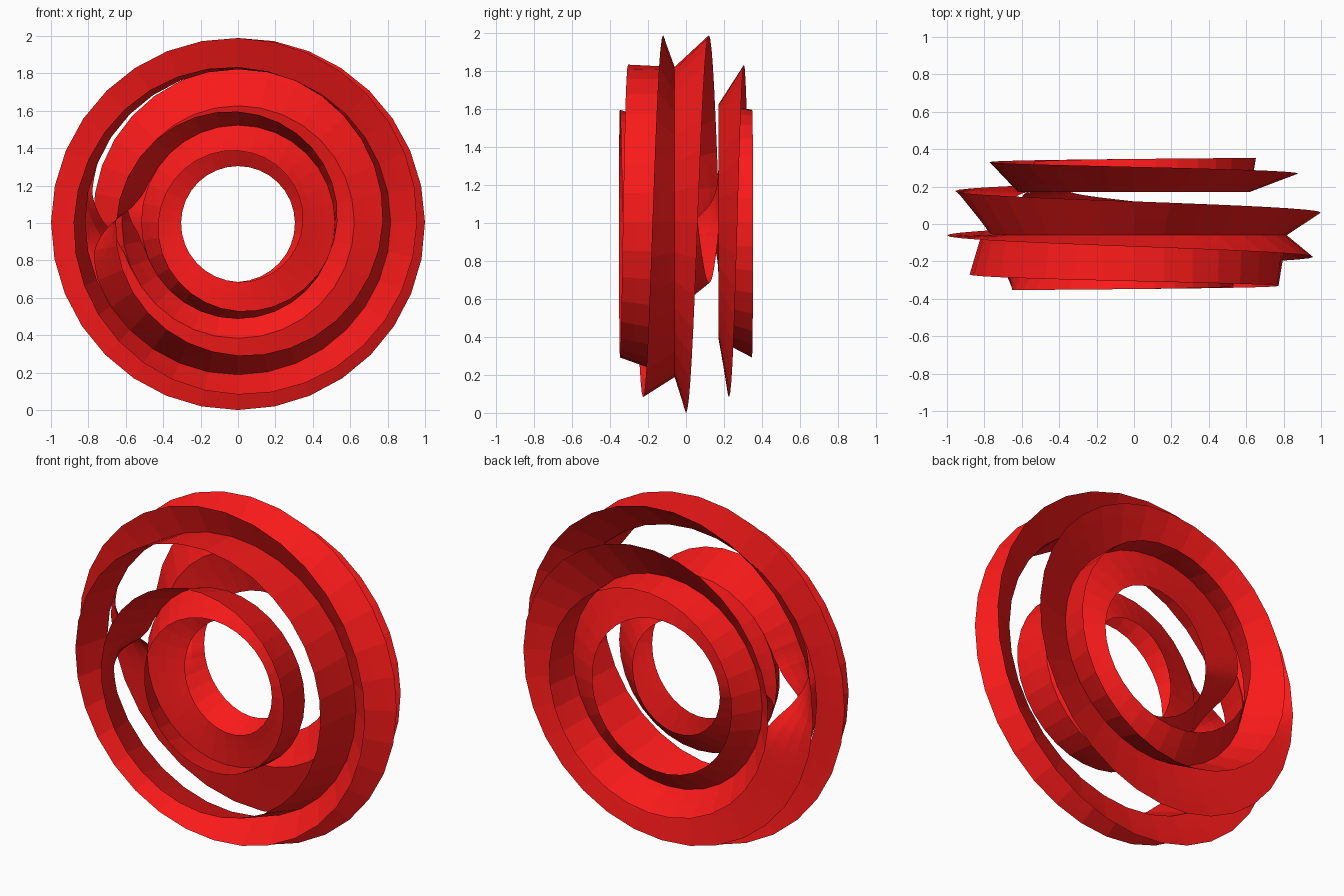
import bpy, bmesh, math
from mathutils import Vector

if "Cube" in bpy.data.objects:
    bpy.data.objects.remove(bpy.data.objects["Cube"])

R, r_out, r_in = 0.652, 0.353, 0.175   # ring radius, outer and inner strand radii
ZC = 1.005
SEG, TURNS = 32, 9                     # facets per turn, turns of the single ribbon
STEP = 360 / SEG


def on_ring(psi, out, y):
    """Place a cross-section point on the ring at travel angle psi."""
    phi = math.radians(psi - 180)
    c = R + out
    return Vector((c * math.cos(phi), y, ZC + c * math.sin(phi)))


def section(radius, deg):
    a = math.radians(deg)
    return radius * math.sin(a), radius * math.cos(a)


def tip(psi):
    return on_ring(psi, *section(r_out, 100 - psi / TURNS))


def hub(psi, s):
    """Inner edge: rests at one of three positions, swapping every third turn."""
    k = math.floor((psi + 180) / 1080 + 1e-9)
    # nearest swap is at 360 + 1080 n
    n = round((psi_ref(s) - 360) / 1080)
    d = psi_ref(s) - (360 + 1080 * n)
    f = 0.5 + 0.5 * math.tanh(d / 11)
    o0, y0 = section(r_in, 110 - 120 * n)
    o1, y1 = section(r_in, -10 - 120 * n)
    return on_ring(psi, o0 + (o1 - o0) * f, y0 + (y1 - y0) * f)


def psi_ref(s):
    return s


# travel samples: coarse facets, finer close to a swap
samples = []
for i in range(SEG * TURNS):
    p = i * STEP
    d = abs((p + STEP / 2 - 360 + 540) % 1080 - 540)
    m = 8 if d < 40 else 1
    samples += [(i, j / m) for j in range(m)]

# ribbon: one continuous strip between the tip strand and the hub strand
bm = bmesh.new()
COLS = 4
rows = []
for i, t in samples:
    p0, p1 = i * STEP, (i + 1) * STEP
    s = p0 + t * STEP
    a = tip(p0).lerp(tip(p1), t)
    b = hub(p0, s).lerp(hub(p1, s), t)
    rows.append([bm.verts.new(a.lerp(b, c / COLS)) for c in range(COLS + 1)])
for k, row in enumerate(rows):
    nxt = rows[(k + 1) % len(rows)]
    for c in range(COLS):
        bm.faces.new((row[c], nxt[c], nxt[c + 1], row[c + 1]))
me = bpy.data.meshes.new("twisted_ribbon_ring")
bm.to_mesh(me)
bm.free()
ring = bpy.data.objects.new("twisted_ribbon_ring", me)
bpy.context.collection.objects.link(ring)

red = bpy.data.materials.new("red")
red.diffuse_color = (0.95, 0.01, 0.01, 1)
red.use_nodes = True
red.node_tree.nodes["Principled BSDF"].inputs["Base Color"].default_value = red.diffuse_color
me.materials.append(red)
